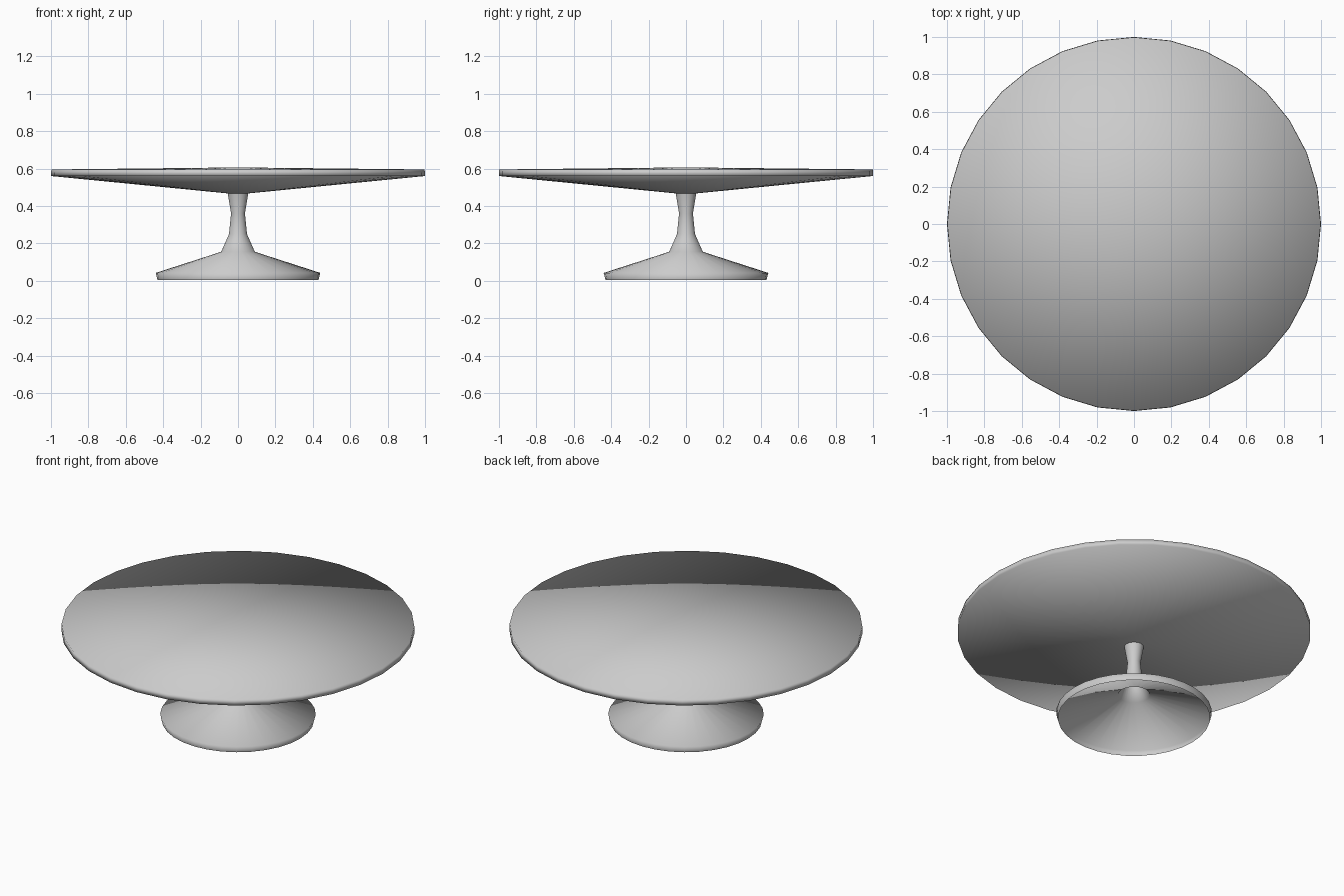
import bpy, bmesh, math

if "Cube" in bpy.data.objects:
    bpy.data.objects.remove(bpy.data.objects["Cube"])


def lathe(name, profile, sides):
    """Spin a (radius, height) profile round z; radius 0 closes with a fan."""
    bm = bmesh.new()
    rings = []
    for r, z in profile:
        if r == 0:
            rings.append([bm.verts.new((0, 0, z))] * sides)
        else:
            rings.append([bm.verts.new((r * math.cos(2 * math.pi * i / sides),
                                        r * math.sin(2 * math.pi * i / sides), z))
                          for i in range(sides)])
    for low, high in zip(rings, rings[1:]):
        for i in range(sides):
            j = (i + 1) % sides
            corners = list(dict.fromkeys((low[i], low[j], high[j], high[i])))
            bm.faces.new(corners)
    for f in bm.faces:
        f.smooth = True
    mesh = bpy.data.meshes.new(name)
    bm.to_mesh(mesh)
    bm.free()
    ob = bpy.data.objects.new(name, mesh)
    bpy.context.collection.objects.link(ob)
    return ob


# Hollow flared foot running up into the slim waisted stem
lathe("foot_and_stem", [(0.43, 0.003), (0.44, 0.042), (0.09, 0.155),
                        (0.048, 0.25), (0.037, 0.36), (0.055, 0.467)], 32)

# Wide plate: shallow cone underneath, thin rim, barely domed top
lathe("plate", [(0.055, 0.467), (1.0, 0.56), (0.998, 0.595), (0, 0.606)], 32)
